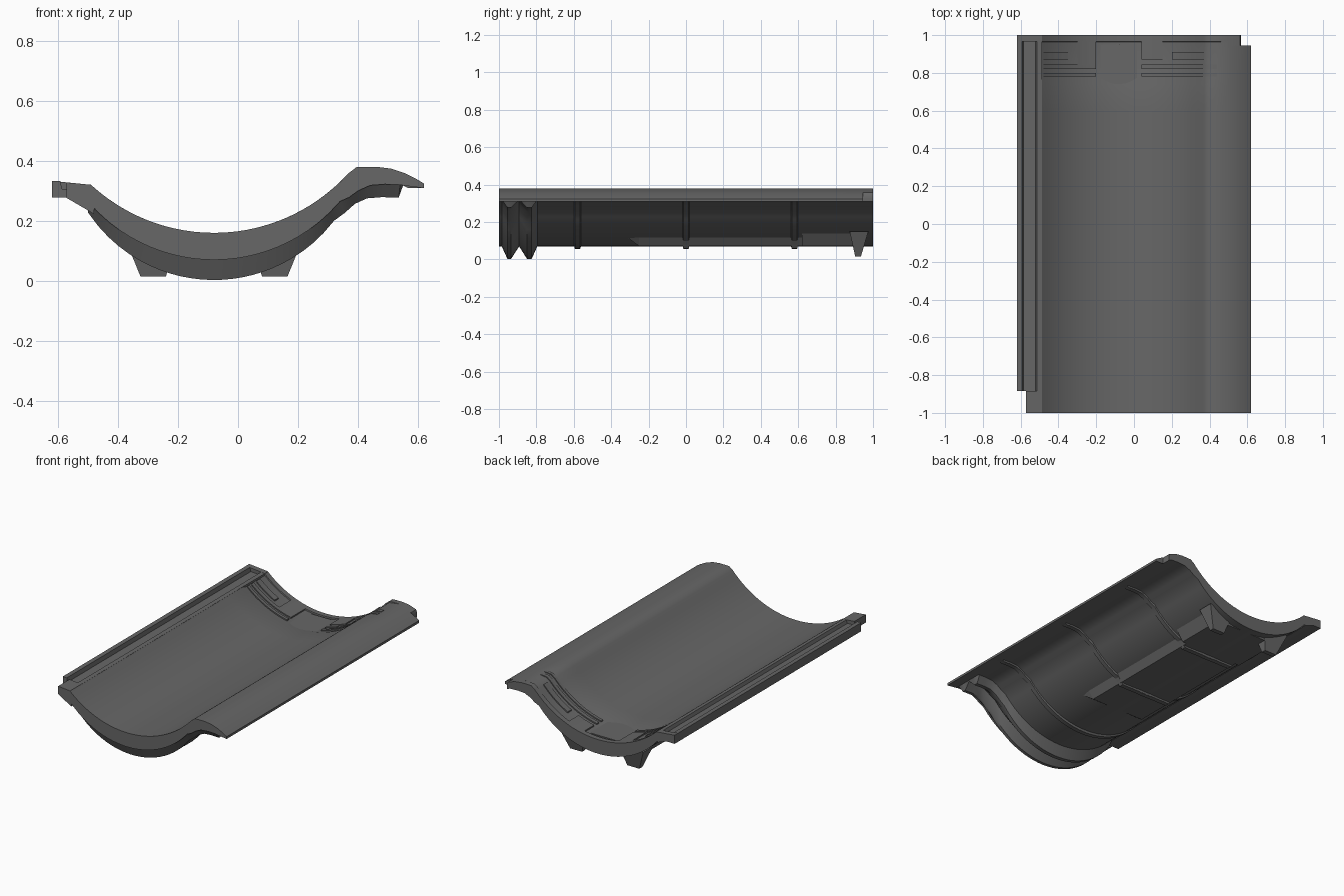
import bpy, bmesh, math

if "Cube" in bpy.data.objects:
    bpy.data.objects.remove(bpy.data.objects["Cube"])

CX = -0.08  # valley centre line
MAT = bpy.data.materials.new("dark_grey_clay")
MAT.diffuse_color = (.135, .135, .135, 1)
MAT.use_nodes = True
MAT.node_tree.nodes["Principled BSDF"].inputs["Base Color"].default_value = MAT.diffuse_color


def finish(name, bm, angle=40):
    bmesh.ops.recalc_face_normals(bm, faces=bm.faces)
    me = bpy.data.meshes.new(name)
    bm.to_mesh(me)
    bm.free()
    me.materials.append(MAT)
    ob = bpy.data.objects.new(name, me)
    bpy.context.collection.objects.link(ob)
    bpy.ops.object.select_all(action='DESELECT')
    ob.select_set(True)
    bpy.context.view_layer.objects.active = ob
    bpy.ops.object.shade_smooth_by_angle(angle=math.radians(angle))
    return ob


def loft(name, stations):
    """Closed solid from (y, upper profile, lower profile) stations."""
    bm = bmesh.new()
    up = [[bm.verts.new((x, y, z)) for x, z in t] for y, t, b in stations]
    lo = [[bm.verts.new((x, y, z)) for x, z in b] for y, t, b in stations]
    n = len(up[0])
    for rows in (up, lo):
        for a, b in zip(rows, rows[1:]):
            for i in range(n - 1):
                bm.faces.new((a[i], a[i + 1], b[i + 1], b[i]))
    for k in (0, -1):
        for i in range(n - 1):
            bm.faces.new((up[k][i], up[k][i + 1], lo[k][i + 1], lo[k][i]))
        for j in range(len(stations) - 1):
            bm.faces.new((up[j][k], up[j + 1][k], lo[j + 1][k], lo[j][k]))
    return finish(name, bm)


def prism(name, ring0, ring1):
    """Solid between two rings of 3D points."""
    bm = bmesh.new()
    a = [bm.verts.new(p) for p in ring0]
    b = [bm.verts.new(p) for p in ring1]
    n = len(a)
    for i in range(n):
        bm.faces.new((a[i], a[(i + 1) % n], b[(i + 1) % n], b[i]))
    bm.faces.new(a)
    bm.faces.new(b)
    return finish(name, bm)


def extrude_y(name, pts, y0, y1):
    return prism(name, [(x, y0, z) for x, z in pts], [(x, y1, z) for x, z in pts])


def arc_z(x, z0, r):
    return z0 + r - math.sqrt(r * r - (x - CX) ** 2)


N = 24


def profile(z0, r, xl, xr, tail):
    xs = [xl + (xr - xl) * i / N for i in range(N + 1)]
    return [(x, arc_z(x, z0, r)) for x in xs] + tail


def mix(p, q, f):
    return [(a + (c - a) * f, b + (d - b) * f) for (a, b), (c, d) in zip(p, q)]


# Cross-sections: top face, underside, deep front rib
TOP = profile(.16, .605, -.49, .34, [(.37, .36), (.395, .379), (.46, .38), (.51, .374),
                                     (.56, .357), (.595, .339), (.62, .324)])
SKIN = profile(.07, .55, -.5, .34, [(.37, .278), (.40, .30), (.44, .318), (.49, .322),
                                    (.54, .320), (.55, .318), (.62, .309)])
DEEP = profile(.003, .504, -.5, .32, [(.355, .226), (.39, .257), (.43, .275), (.48, .279),
                                      (.535, .277), (.55, .318), (.62, .309)])
RIB = mix(SKIN, DEEP, .2)


def sunk(p, d):
    return [(x, z - d if x < .45 else z) for x, z in p]


def clipped(p):
    return [(min(x, .567), z) for x, z in p]


# Tile body with front ribs and three cross ribs
st = [(-1, TOP, SKIN), (-.985, TOP, SKIN), (-.955, TOP, DEEP), (-.935, TOP, DEEP), (-.892, TOP, SKIN),
      (-.85, TOP, DEEP), (-.825, TOP, DEEP), (-.795, TOP, SKIN)]
for y in (-.58, 0, .58):
    st += [(y - .018, TOP, SKIN), (y - .014, TOP, RIB), (y + .014, TOP, RIB), (y + .018, TOP, SKIN)]
LOW = sunk(TOP, .008)
st += [(.74, TOP, SKIN), (.775, LOW, SKIN), (.945, LOW, SKIN),
       (.9455, clipped(LOW), clipped(SKIN)), (.964, clipped(LOW), clipped(SKIN)),
       (.966, clipped(TOP), clipped(SKIN)), (1, clipped(TOP), clipped(SKIN))]
loft("tile_body", st)


# Raised bars and blocks following the top face near the back
def top_at(x):
    for (xa, za), (xb, zb) in zip(TOP, TOP[1:]):
        if xa <= x <= xb:
            return za + (zb - za) * (x - xa) / (xb - xa)
    return TOP[0][1]


def bar(name, x0, x1, y0, y1):
    xs = [x0 + (x1 - x0) * i / 16 for i in range(17)]
    t = [(x, top_at(x)) for x in xs]
    b = [(x, top_at(x) - .03) for x in xs]
    loft(name, [(y0, t, b), (y1, t, b)])


for i, (x0, x1, y0, y1) in enumerate([
        (-.48, -.2, .78, .80), (-.48, -.2, .82, .845), (.04, .44, .78, .80), (.04, .44, .82, .845),
        (-.48, -.35, .87, .91), (.2, .37, .87, .91), (-.3, -.2, .84, .966), (.04, .15, .87, .966)]):
    bar("back_bar_%d" % (i + 1), x0, x1, y0, y1)

# Left interlocking channel and its front and back ends
extrude_y("side_channel", [(-.62, .278), (-.62, .333), (-.592, .332), (-.586, .306), (-.522, .302),
                           (-.514, .322), (-.488, .319), (-.48, .28), (-.5, .255), (-.56, .278)], -.885, .966)
extrude_y("channel_back_end", [(-.62, .278), (-.62, .333), (-.488, .32), (-.48, .28),
                               (-.5, .255), (-.56, .278)], .966, 1)
extrude_y("channel_front_end", [(-.572, .277), (-.572, .328), (-.488, .32), (-.475, .29),
                                (-.48, .222), (-.5, .235)], -1, -.885)


# Flat-bottomed pad under the valley, ramped at its front end
def strip(y, lo, hi, z, top):
    return [(CX - hi, y, top), (CX - lo, y, z), (CX + lo, y, z), (CX + hi, y, top)]


prism("under_pad_ramp", strip(-.32, .22, .24, .122, .135), strip(-.25, .19, .235, .071, .135))
prism("under_pad", strip(-.25, .19, .235, .071, .135), strip(.62, .19, .235, .071, .135))
prism("under_pad_back", strip(.62, .22, .28, .071, .16), strip(.95, .22, .28, .071, .16))

# Low cross ribs carried over the pad
for i, y in enumerate((0, .58)):
    prism("pad_rib_%d" % (i + 1), strip(y - .015, .18, .235, .059, .13), strip(y + .015, .18, .235, .059, .13))

# Pair of hanging hooks, mirrored about the valley
for name, s in (("hook_left", -1), ("hook_right", 1)):
    def rect(a, b, y0, y1, z):
        return [(CX + s * a, y0, z), (CX + s * b, y0, z), (CX + s * b, y1, z), (CX + s * a, y1, z)]
    prism(name, rect(.16, .245, .905, .935, .015), rect(.12, .30, .875, .975, .15))
